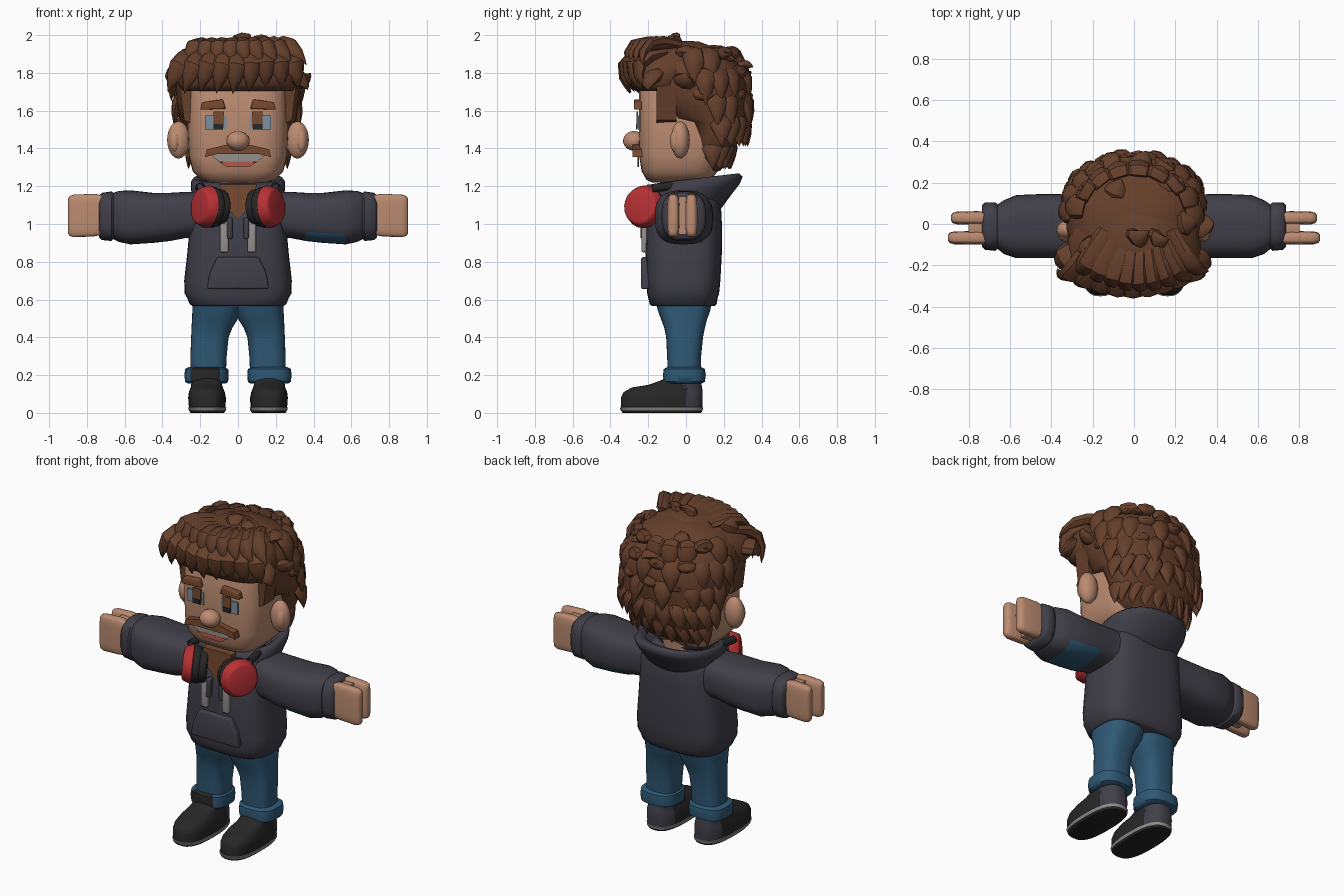
import bpy, bmesh, math, random
from mathutils import Vector, Matrix

random.seed(4)
if "Cube" in bpy.data.objects:
    bpy.data.objects.remove(bpy.data.objects["Cube"])

COLOURS = {
    "skin": (0.50, 0.26, 0.165), "hair brown": (0.13, 0.05, 0.024),
    "charcoal": (0.052, 0.05, 0.066), "denim": (0.028, 0.10, 0.18),
    "black": (0.02, 0.02, 0.021), "red": (0.48, 0.03, 0.035),
    "pale grey": (0.30, 0.28, 0.27), "eye blue": (0.20, 0.28, 0.35),
    "brow brown": (0.19, 0.068, 0.028), "lip": (0.45, 0.10, 0.07)}
MATS = {}
for label, rgb in COLOURS.items():
    m = bpy.data.materials.new(label)
    m.use_nodes = True
    m.diffuse_color = (*rgb, 1)
    m.node_tree.nodes["Principled BSDF"].inputs["Base Color"].default_value = (*rgb, 1)
    MATS[label] = m


def finish(name, bm, colour, rule=None, angle=50):
    """Turn a bmesh into an object; rule(centre, normal) may pick another colour."""
    bmesh.ops.recalc_face_normals(bm, faces=bm.faces)
    me = bpy.data.meshes.new(name)
    me.materials.append(MATS[colour])
    for f in bm.faces:
        f.smooth = True
        pick = rule(f.calc_center_median(), f.normal) if rule else None
        if pick:
            if pick not in me.materials:
                me.materials.append(MATS[pick])
            f.material_index = me.materials.find(pick)
    bm.to_mesh(me)
    bm.free()
    me.set_sharp_from_angle(angle=math.radians(angle))
    ob = bpy.data.objects.new(name, me)
    bpy.context.collection.objects.link(ob)
    return ob


def loft(name, rings, colour, axis="z", p=2.5, s=1, rule=None, tilt=0, n=36, angle=50):
    """Skin rounded-box rings (t, u0, u1, v0, v1) along an axis; s=-1 mirrors in x."""
    bm, loops = bmesh.new(), []
    for t, u0, u1, v0, v1 in rings:
        loop = []
        for i in range(n):
            a = math.tau * i / n
            c, d = math.cos(a), math.sin(a)
            u = (u0 + u1) / 2 + (u1 - u0) / 2 * math.copysign(abs(c) ** (2 / p), c)
            v = (v0 + v1) / 2 + (v1 - v0) / 2 * math.copysign(abs(d) ** (2 / p), d)
            co = (s * u, v, t + tilt * v) if axis == "z" else (s * t, u, v)
            loop.append(bm.verts.new(co))
        loops.append(loop)
    for a, b in zip(loops, loops[1:]):
        for i in range(n):
            j = (i + 1) % n
            bm.faces.new((a[i], a[j], b[j], b[i]))
    bm.faces.new(loops[0])
    bm.faces.new(loops[-1])
    return finish(name, bm, colour, rule, angle)


def plate(name, pts, y0, y1, colour, s=1, bevel=0.0):
    """Extrude an x-z outline from y0 to y1."""
    bm = bmesh.new()
    f = bm.faces.new([bm.verts.new((s * x, y0, z)) for x, z in pts])
    ext = bmesh.ops.extrude_face_region(bm, geom=[f])
    for v in ext["geom"]:
        if isinstance(v, bmesh.types.BMVert):
            v.co.y = y1
    if bevel:
        bmesh.ops.bevel(bm, geom=bm.edges[:], offset=bevel, segments=3, affect="EDGES", profile=0.5)
    return finish(name, bm, colour)


def rect(x0, x1, z0, z1):
    return [(x0, z0), (x1, z0), (x1, z1), (x0, z1)]


def ball(name, centre, size, colour):
    bm = bmesh.new()
    bmesh.ops.create_uvsphere(bm, u_segments=24, v_segments=16, radius=1,
                              matrix=Matrix.Translation(centre) @ Matrix.Diagonal((*size, 1)))
    return finish(name, bm, colour)


def tuft(bm, a, m, b, r):
    """Tapered lock of hair bending from a past m to b."""
    a, m, b = Vector(a), Vector(m), Vector(b)
    side = (m - a).cross(b - m)
    side = side.normalized() if side.length > 1e-5 else Vector((1, 0, 0))
    loops = []
    for t, w in ((0, .8), (.25, 1), (.5, .95), (.75, .6), (.9, .28)):
        pos = a * (1 - t) ** 2 + m * 2 * t * (1 - t) + b * t * t
        tan = ((m - a) * (1 - t) + (b - m) * t).normalized()
        up = tan.cross(side)
        loops.append([bm.verts.new(pos + side * (math.cos(k * math.tau / 8) * r * w)
                                   + up * (math.sin(k * math.tau / 8) * r * w * .6)) for k in range(8)])
    tip = bm.verts.new(b)
    for p, q in zip(loops, loops[1:]):
        for i in range(8):
            bm.faces.new((p[i], p[i - 1], q[i - 1], q[i]))
    for i in range(8):
        bm.faces.new((loops[-1][i], loops[-1][i - 1], tip))
    bm.faces.new(loops[0])


# Head and neck
loft("head", [(1.22, -.15, .15, -.18, .10), (1.235, -.20, .20, -.21, .13), (1.28, -.24, .24, -.235, .17),
              (1.36, -.26, .26, -.248, .19), (1.5, -.267, .267, -.25, .2), (1.7, -.26, .26, -.25, .2),
              (1.85, -.22, .22, -.2, .15)], "skin", p=3.6)
loft("neck", [(1.05, -.13, .13, -.13, .13), (1.28, -.13, .13, -.13, .15)], "skin", p=2)
ball("nose", (0, -.275, 1.44), (.062, .058, .052), "skin")

# Face details
plate("moustache", [(-.175, 1.355), (-.165, 1.395), (-.06, 1.42), (.06, 1.42), (.165, 1.395), (.175, 1.355),
                    (.11, 1.37), (-.11, 1.37)], -.282, -.225, "brow brown")
plate("teeth", [(-.145, 1.365), (-.10, 1.33), (.10, 1.33), (.145, 1.365), (.11, 1.372), (-.11, 1.372)],
      -.257, -.248, "pale grey")
plate("lower_lip", [(-.10, 1.328), (-.06, 1.302), (.06, 1.302), (.10, 1.328), (.05, 1.332), (-.05, 1.332)],
      -.258, -.249, "lip")

for s, side in ((1, "left"), (-1, "right")):
    plate(side + "_eye", rect(.06, .175, 1.5, 1.575), -.255, -.246, "eye blue", s)
    plate(side + "_iris", rect(.075, .13, 1.51, 1.595), -.262, -.254, "brow brown", s)
    plate(side + "_pupil", rect(.08, .13, 1.5, 1.53), -.264, -.256, "black", s)
    plate(side + "_brow", [(.065, 1.61), (.2, 1.605), (.19, 1.645), (.08, 1.66)], -.275, -.235, "brow brown", s, .006)
    ball(side + "_ear", (s * .315, -.03, 1.445), (.06, .05, .098), "skin")
    ball(side + "_ear_lobe", (s * .335, -.055, 1.44), (.03, .03, .06), "skin")
    # Sideburn
    plate(side + "_sideburn", [(.245, 1.53), (.285, 1.55), (.31, 1.75), (.25, 1.75)], -.155, -.05, "hair brown", s)

# Hair: a cap behind the face and a thick fringe
CAP = [(1.28, -.19, .19, .06, .18), (1.35, -.25, .25, .03, .235), (1.45, -.285, .285, .02, .285),
       (1.54, -.305, .305, -.02, .315), (1.56, -.31, .31, -.12, .32), (1.66, -.325, .325, -.18, .33),
       (1.75, -.33, .33, -.24, .325), (1.85, -.305, .305, -.24, .28), (1.92, -.23, .23, -.2, .19),
       (1.965, -.11, .11, -.12, .07)]
loft("hair_cap", CAP, "hair brown", p=2.5)
loft("fringe", [(1.705, -.29, .29, -.27, .0), (1.74, -.32, .32, -.3, .02), (1.8, -.325, .325, -.315, .05),
                (1.87, -.30, .30, -.305, .08), (1.93, -.21, .22, -.26, .08), (1.97, -.1, .13, -.18, .04)],
     "hair brown", p=2.6)

bm = bmesh.new()
for i in range(9):  # curls hanging over the forehead
    x = -.31 + i * .078
    y = -.16 - .12 * math.cos(x * 4)
    drop = random.uniform(1.685, 1.72)
    tuft(bm, (x * .7, y + .08, 1.9), (x * 1.05, y - .13, 1.88), (x * 1.1 - .03, y - .015, drop), .062)
    tuft(bm, (x * .5 + .02, y + .16, 1.94), (x * .85, y - .06, 2.0), (x + .05, y - .03, 1.84), .055)
for ring, (z, count) in enumerate(((1.38, 9), (1.5, 10), (1.63, 11), (1.75, 11), (1.85, 9))):
    row = min(CAP, key=lambda c: abs(c[0] - z))
    cy, ry, rx = (row[3] + row[4]) / 2, (row[4] - row[3]) / 2, row[2]
    for k in range(count):  # layered locks round the sides and back
        a = math.pi * (k + .5 * (ring % 2) + .25) / count
        c, d = math.cos(a), math.sin(a)
        rise = random.choice((-.12, -.1, .06)) if z > 1.6 else -.09
        out = random.uniform(1.03, 1.1)
        tuft(bm, (rx * c * .82, cy + ry * d * .82, z + .06), (rx * c * 1.07, cy + ry * d * 1.07, z + .05),
             (rx * c * out, cy + ry * d * out, z + rise), .06)
SPIKES = [((.24, 0, 1.75), (.36, -.02, 1.74), (.385, .0, 1.80)), ((.25, -.15, 1.8), (.34, -.2, 1.78), (.37, -.2, 1.71)),
          ((-.25, -.12, 1.8), (-.38, -.18, 1.84), (-.36, -.2, 1.74)), ((-.2, -.1, 1.88), (-.25, -.1, 1.95), (-.21, -.14, 1.96)),
          ((.0, -.05, 1.9), (.0, -.1, 1.99), (.07, -.03, 2.0)), ((.1, -.05, 1.9), (.1, -.1, 1.98), (.17, -.07, 1.985)),
          ((.2, 0, 1.85), (.24, 0, 1.95), (.31, .02, 1.9)), ((0, .2, 1.78), (.04, .3, 1.87), (.06, .355, 1.83)),
          ((-.1, .1, 1.85), (-.1, .15, 1.95), (-.06, .22, 1.91)), ((.12, .12, 1.83), (.14, .2, 1.92), (.2, .26, 1.86))]
for a, m, b in SPIKES:
    tuft(bm, a, m, b, .065)
finish("hair_locks", bm, "hair brown", angle=40)

# Hoodie body, hood and pocket
loft("hoodie_body", [(.565, -.24, .24, -.18, .15), (.575, -.255, .255, -.192, .162), (.61, -.27, .27, -.2, .168),
                     (.63, -.282, .282, -.205, .175), (.7, -.285, .285, -.21, .182), (.85, -.268, .268, -.215, .19),
                     (1.0, -.255, .255, -.21, .19), (1.1, -.25, .25, -.19, .185), (1.16, -.23, .23, -.15, .17),
                     (1.2, -.16, .16, -.1, .13)], "charcoal", p=3.2)
loft("hood", [(1.04, -.2, .2, -.19, .17), (1.12, -.235, .235, -.2, .235), (1.18, -.25, .25, -.19, .285),
              (1.215, -.25, .25, -.17, .3), (1.235, -.235, .235, -.15, .28), (1.22, -.2, .2, -.12, .23),
              (1.14, -.16, .16, -.1, .16)], "charcoal", p=2.3, tilt=.12, angle=80)
plate("pocket", [(-.165, .655), (.165, .655), (.15, .74), (.11, .825), (-.11, .825), (-.15, .74)],
      -.238, -.18, "charcoal", 1, .012)
plate("neckline", [(0, 1.03), (.075, 1.1), (.1, 1.21), (-.1, 1.21), (-.075, 1.1)], -.207, -.16, "brow brown")

for s, side in ((1, "left"), (-1, "right")):
    # Sleeve, with one worn patch below
    def sleeve_rule(c, n, s=s):
        return "denim" if s > 0 and n.z < -.45 and .36 < c.x < .6 else None
    loft(side + "_sleeve", [(.15, -.14, .14, .93, 1.17), (.28, -.155, .135, .925, 1.17), (.36, -.165, .145, .91, 1.165),
                            (.45, -.165, .145, .9, 1.165), (.57, -.165, .14, .892, 1.178), (.63, -.145, .115, .905, 1.175),
                            (.66, -.12, .095, .92, 1.165), (.67, -.13, .105, .91, 1.172), (.72, -.125, .105, .915, 1.165),
                            (.735, -.11, .09, .93, 1.15)], "charcoal", "x", 2.8, s, sleeve_rule)
    # Hand: a palm and two flat finger slabs
    loft(side + "_palm", [(.70, -.09, .055, .95, 1.14), (.80, -.085, .05, .945, 1.145)], "skin", "x", 3, s)
    for label, y0, x1 in (("front_fingers", -.098, .9), ("back_fingers", -.002, .885)):
        loft(f"{side}_{label}", [(.71, y0, y0 + .062, .945, 1.15), (.76, y0 - .002, y0 + .064, .935, 1.16),
                                 (x1 - .03, y0, y0 + .062, .93, 1.155), (x1 - .008, y0 + .006, y0 + .056, .938, 1.148),
                                 (x1, y0 + .018, y0 + .045, .95, 1.135)], "skin", "x", 4, s)
    # Drawstring
    plate(side + "_drawstring", rect(.05, .095, .85, 1.02), -.236, -.2, "pale grey", s, .01)
    plate(side + "_string_loop", rect(.03, .058, .92, 1.035), -.24, -.195, "charcoal", s, .008)
    # Headphone cup
    for label, r, d, off, colour in (("cup", .118, .06, .035, "red"), ("cup_rim", .108, .045, -.012, "black"),
                                     ("ear_pad", .1, .05, -.05, "black")):
        axis = Vector((s * .86, -.5, .08)).normalized()
        bm = bmesh.new()
        bmesh.ops.create_cone(bm, cap_ends=True, segments=20, radius1=r, radius2=r * (.8 if colour == "red" else 1), depth=d,
                              matrix=Matrix.Translation(Vector((s * .15, -.215, 1.09)) + axis * off)
                              @ axis.to_track_quat("Z", "Y").to_matrix().to_4x4())
        bmesh.ops.bevel(bm, geom=[e for e in bm.edges if e.calc_face_angle(0) > 1], offset=.012,
                        segments=2, affect="EDGES", profile=.5)
        finish(f"{side}_headphone_{label}", bm, colour)

    # Leg, cuff and shoe
    loft(side + "_leg", [(.18, .065, .25, -.095, .08), (.3, .06, .252, -.1, .08), (.4, .05, .248, -.105, .09),
                         (.45, .03, .246, -.115, .1), (.49, .005, .244, -.13, .11), (.53, -.01, .242, -.145, .125),
                         (.6, -.02, .24, -.165, .14)], "denim", p=2.8, s=s)

    def cuff_rule(c, n, s=s):
        return "black" if s < 0 and c.y < -.05 and -.245 < c.x < -.1 else None
    loft(side + "_cuff", [(.155, .065, .265, -.1, .08), (.165, .052, .28, -.118, .1), (.2, .05, .284, -.122, .105),
                          (.232, .052, .28, -.118, .1), (.242, .07, .26, -.1, .08)], "denim", p=2.8, s=s, rule=cuff_rule)

    def shoe_rule(c, n):
        if .01 < c.z < .03:
            return "pale grey"
        return "charcoal" if c.y > 0 and c.z > .03 else None
    loft(side + "_shoe", [(0, .075, .25, -.335, .08), (.012, .065, .26, -.345, .088), (.028, .062, .264, -.35, .09),
                          (.03, .066, .26, -.345, .086), (.08, .064, .264, -.345, .088), (.11, .07, .26, -.33, .088),
                          (.135, .08, .25, -.285, .085), (.148, .085, .248, -.2, .082), (.175, .08, .245, -.125, .08),
                          (.21, .08, .245, -.1, .075)], "black", p=2.7, s=s, rule=shoe_rule)

# Headphone band round the back of the neck
curve = bpy.data.curves.new("headphone_band", "CURVE")
curve.dimensions = "3D"
curve.bevel_depth = .022
curve.materials.append(MATS["black"])
spline = curve.splines.new("POLY")
spline.points.add(16)
for i, pt in enumerate(spline.points):
    a = math.pi * i / 16
    pt.co = (.205 * math.cos(a), -.18 + .3 * math.sin(a), 1.19 + .03 * math.sin(a), 1)
bpy.context.collection.objects.link(bpy.data.objects.new("headphone_band", curve))
